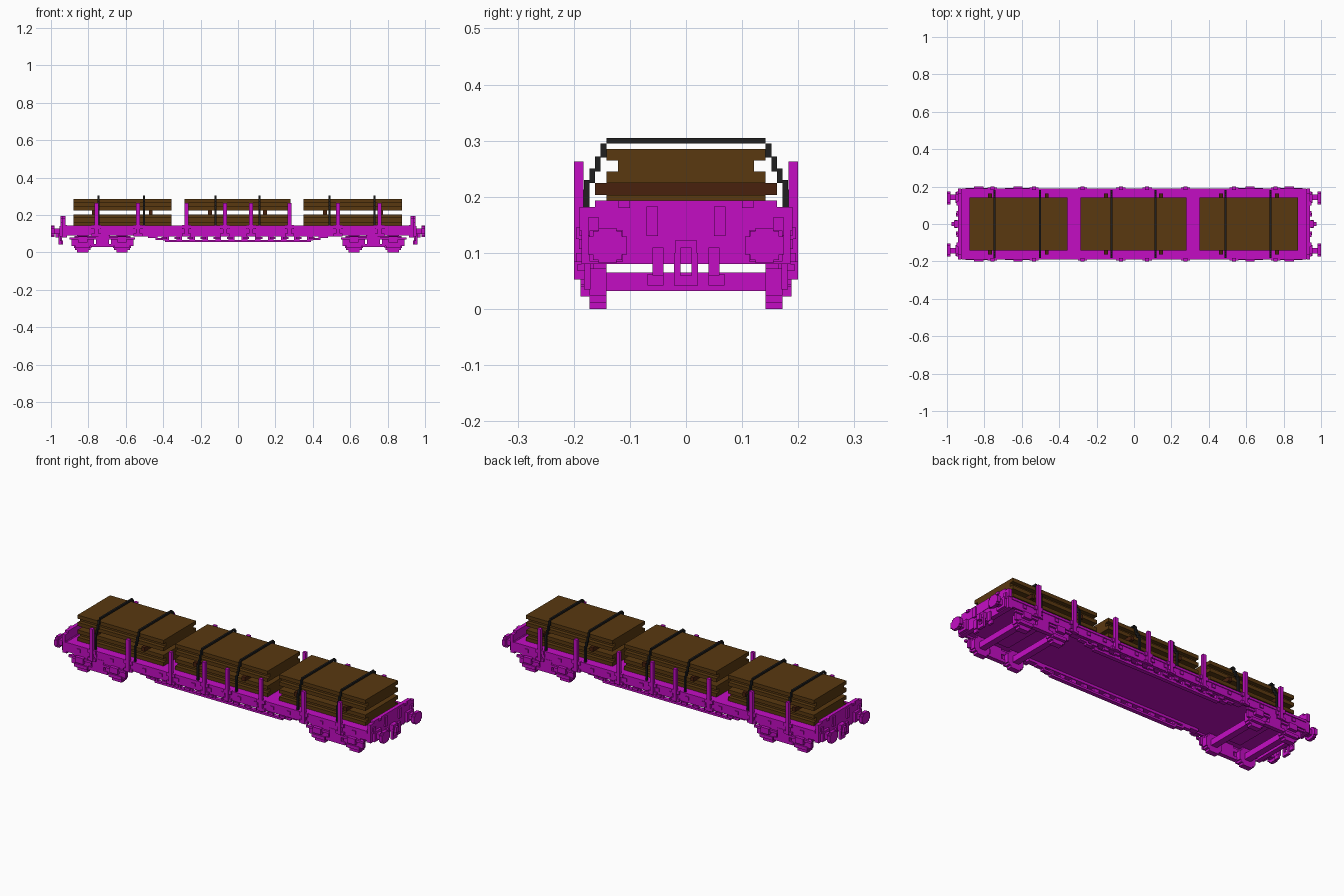
import bpy, bmesh
from mathutils import Matrix, Vector

cube = bpy.data.objects.get("Cube")
if cube:
    bpy.data.objects.remove(cube, do_unlink=True)


def material(name, rgb):
    m = bpy.data.materials.new(name)
    m.use_nodes = True
    m.diffuse_color = (*rgb, 1)
    node = next(n for n in m.node_tree.nodes if n.type == 'BSDF_PRINCIPLED')
    node.inputs["Base Color"].default_value = (*rgb, 1)
    node.inputs["Roughness"].default_value = 0.9
    return m


MAGENTA = material("magenta", (0.55, 0.004, 0.55))
WOOD = material("brown wood", (0.1, 0.04, 0.005))
DARK_WOOD = material("dark wood", (0.065, 0.015, 0.004))
BLACK = material("strap black", (0.014, 0.014, 0.014))


class Part:
    """Collects boxes into one mesh object, optionally mirrored."""

    def __init__(self, name, mat):
        self.name, self.mat, self.bm = name, mat, bmesh.new()

    def box(self, x0, x1, y0, y1, z0, z1, mx=False, my=False):
        for sx in ((1, -1) if mx else (1,)):
            for sy in ((1, -1) if my else (1,)):
                c = Vector((sx * (x0 + x1) / 2, sy * (y0 + y1) / 2, (z0 + z1) / 2))
                s = Matrix.Diagonal((x1 - x0, y1 - y0, z1 - z0, 1))
                bmesh.ops.create_cube(self.bm, size=1, matrix=Matrix.Translation(c) @ s)

    def done(self):
        me = bpy.data.meshes.new(self.name)
        self.bm.to_mesh(me)
        self.bm.free()
        me.materials.append(self.mat)
        bpy.context.collection.objects.link(bpy.data.objects.new(self.name, me))


# Deck and side sills
p = Part("deck", MAGENTA)
p.box(-.93, .93, -.18, .18, .1, .143)
p.done()

p = Part("side_sills", MAGENTA)
p.box(-.92, .92, .172, .186, .09, .143, my=True)
p.box(-.92, .92, .18, .19, .13, .143, my=True)
for i in range(9):
    x = .03 + i * .1
    p.box(x, x + .02, .186, .191, .107, .125, mx=True, my=True)
p.done()

# Stakes with their pockets
STAKES = (.07, .275, .535, .757)
p = Part("stakes", MAGENTA)
for x in STAKES:
    p.box(x - .01, x + .01, .183, .2, .085, .263, mx=True, my=True)
p.done()
p = Part("stake_pockets", MAGENTA)
for x in STAKES:
    p.box(x - .025, x + .025, .183, .196, .085, .1, mx=True, my=True)
    p.box(x - .025, x + .025, .183, .196, .125, .145, mx=True, my=True)
p.done()

# Stepped truss below each sill
p = Part("side_truss", MAGENTA)
p.box(-.39, .39, .15, .172, .055, .066, my=True)
p.box(.38, .44, .15, .172, .066, .077, mx=True, my=True)
p.box(.43, .48, .15, .172, .077, .088, mx=True, my=True)
p.box(-.53, .53, .15, .18, .086, .1, my=True)
for i in range(6):
    x = .02 + i * .07
    p.box(x, x + .03, .155, .172, .064, .09, mx=True, my=True)
    p.box(x + .01, x + .04, .17, .182, .07, .083, mx=True, my=True)
p.done()

# Ends: beam, raised board and braces
p = Part("end_beams", MAGENTA)
p.box(.915, .94, -.186, .186, .08, .145, mx=True)
p.done()
p = Part("end_boards", MAGENTA)
p.box(.922, .942, -.19, .19, .14, .182, mx=True)
p.box(.922, .942, -.162, .162, .18, .193, mx=True)
p.done()
p = Part("end_braces", MAGENTA)
p.box(.94, .95, .05, .07, .13, .183, mx=True, my=True)
p.box(.94, .95, .155, .175, .13, .163, mx=True, my=True)
p.box(.94, .95, .1, .12, .18, .193, mx=True, my=True)
p.done()

# Buffers with stepped round heads
p = Part("buffers", MAGENTA)
p.box(.935, .955, .112, .172, .085, .14, mx=True, my=True)
p.box(.95, .985, .127, .157, .098, .128, mx=True, my=True)
for dy, dz in ((.035, .016), (.026, .026), (.016, .031)):
    p.box(.982, 1, .14 - dy, .14 + dy, .113 - dz, .113 + dz, mx=True, my=True)
p.done()

# Hook and air hoses
p = Part("couplings", MAGENTA)
p.box(.94, .962, -.02, .02, .09, .122, mx=True)
p.box(.955, .975, -.01, .01, .08, .11, mx=True)
p.box(.945, .96, .01, .021, .042, .1, mx=True, my=True)
p.box(.945, .96, -.01, .01, .042, .06, mx=True)
p.done()
p = Part("air_hoses", MAGENTA)
p.box(.94, .952, .04, .06, .06, .11, mx=True, my=True)
p.box(.935, .947, .04, .069, .042, .062, mx=True, my=True)
p.done()

# Two bogies: wheels, axles, side frames, springs
BOGIE, AXLE = .725, .105
wheels = Part("wheels", MAGENTA)
axles = Part("axles", MAGENTA)
frames = Part("bogie_frames", MAGENTA)
for s in (-1, 1):
    a = BOGIE + s * AXLE
    for w, h in ((.03, .048), (.042, .036), (.048, .024)):
        wheels.box(a - w, a + w, .142, .172, .048 - h, .048 + h, mx=True, my=True)
    axles.box(a - .018, a + .018, -.18, .18, .032, .065, mx=True)
    frames.box(a - .06, a + .06, .17, .182, .035, .08, mx=True, my=True)
    frames.box(a - .04, a + .04, .17, .188, .022, .04, mx=True, my=True)
    frames.box(a - .025, a + .025, .18, .2, .053, .085, mx=True, my=True)
    frames.box(a - .07, a + .07, .18, .193, .068, .08, mx=True, my=True)
frames.box(BOGIE - .15, BOGIE + .15, .165, .182, .068, .088, mx=True, my=True)
frames.box(BOGIE - .06, BOGIE + .06, .165, .188, .028, .045, mx=True, my=True)
frames.box(BOGIE - .035, BOGIE + .035, .165, .188, .045, .1, mx=True, my=True)
frames.box(BOGIE - .04, BOGIE + .04, -.12, .12, .082, .1, mx=True)
wheels.done()
axles.done()
frames.done()

# Timber stacks in two tiers, with the middle layer set in
STACKS = ((-.88, -.355), (-.285, .28), (.35, .877))
p = Part("timber_stacks", WOOD)
for x0, x1 in STACKS:
    for base in (.143, .225):
        for k, half in enumerate((.142, .121, .142)):
            p.box(x0, x1, -half, half, base + k * .02, base + k * .02 + .02)
p.done()

# Bearers between the tiers
p = Part("bearers", DARK_WOOD)
for x in (-.77, -.467, -.15, .145, .465, .765):
    p.box(x - .01, x + .01, -.162, .162, .203, .225)
p.done()

# Stepped straps over the timber
STEPS = ((.142, .27, .295), (.152, .245, .272), (.162, .225, .25), (.172, .185, .23))
p = Part("straps", BLACK)
for x in (-.745, -.503, -.12, .115, .49, .73):
    p.box(x - .005, x + .005, -.142, .142, .295, .305)
    for y, z0, z1 in STEPS:
        p.box(x - .005, x + .005, y, y + .01, z0, z1, my=True)
    p.box(x - .005, x + .005, .172, .183, .143, .213, my=True)
p.done()
